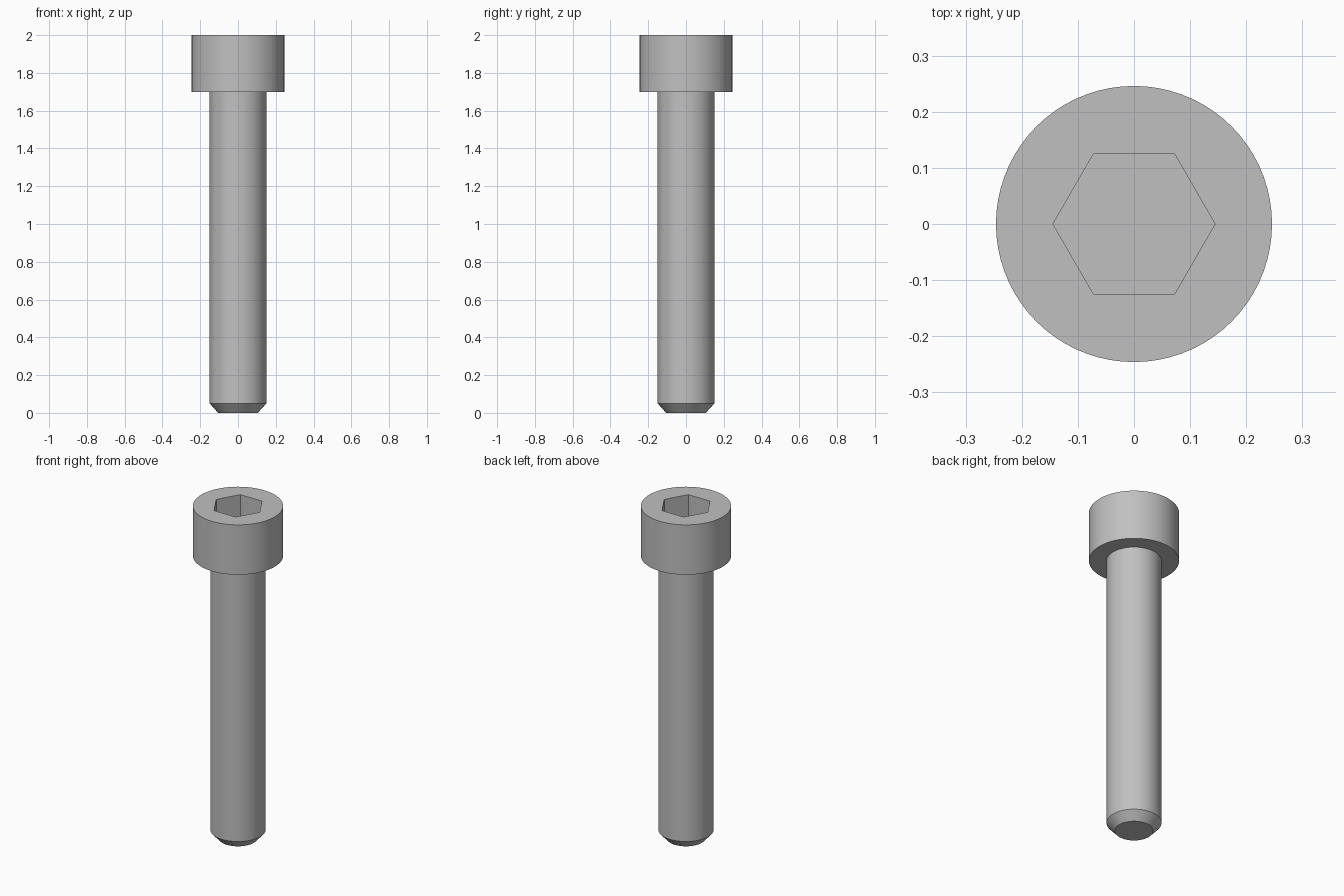
import bpy
import bmesh
import math
from mathutils import Matrix

if "Cube" in bpy.data.objects:
    bpy.data.objects.remove(bpy.data.objects["Cube"], do_unlink=True)

SIDES = 72
HEAD_R, SHAFT_R, TIP_R = 0.246, 0.15, 0.105
HEAD_Z, TOP_Z, CHAMFER_Z = 1.70, 2.0, 0.05
HEX_R, HEX_DEPTH = 0.25 / math.sqrt(3), 0.15

steel = bpy.data.materials.new("grey steel")
steel.use_nodes = True
grey = (0.53, 0.53, 0.53, 1)
steel.diffuse_color = grey
steel.node_tree.nodes["Principled BSDF"].inputs["Base Color"].default_value = grey


def lathe(name, profile, sides):
    """Stack rings of (radius, height) into a closed solid."""
    bm = bmesh.new()
    rings = []
    for r, z in profile:
        ring = bmesh.ops.create_circle(bm, segments=sides, radius=r,
                                       matrix=Matrix.Translation((0, 0, z)))
        rings.append(ring["verts"])
    for low, high in zip(rings, rings[1:]):
        for i in range(sides):
            j = (i + 1) % sides
            bm.faces.new((low[i], low[j], high[j], high[i]))
    bm.faces.new(rings[0])
    bm.faces.new(rings[-1])
    bmesh.ops.recalc_face_normals(bm, faces=bm.faces)
    mesh = bpy.data.meshes.new(name)
    bm.to_mesh(mesh)
    bm.free()
    mesh.materials.append(steel)
    obj = bpy.data.objects.new(name, mesh)
    bpy.context.collection.objects.link(obj)
    return obj


# Chamfered shaft and cylindrical head in one solid
bolt = lathe("socket_head_bolt", [(TIP_R, 0), (SHAFT_R, CHAMFER_Z), (SHAFT_R, HEAD_Z),
                                  (HEAD_R, HEAD_Z), (HEAD_R, TOP_Z)], SIDES)

# Hexagonal socket, corners along x
cutter = lathe("hex_socket_cutter", [(HEX_R, TOP_Z - HEX_DEPTH), (HEX_R, TOP_Z + 0.1)], 6)
hex_x = max(v.co.x for v in cutter.data.vertices)
if hex_x < HEX_R * 0.95:
    cutter.data.transform(Matrix.Rotation(math.radians(30), 4, 'Z'))
cutter.hide_render = True

cut = bolt.modifiers.new("hex_socket", 'BOOLEAN')
cut.operation = 'DIFFERENCE'
cut.solver = 'EXACT'
cut.object = cutter

bpy.ops.object.select_all(action='DESELECT')
bolt.select_set(True)
bpy.context.view_layer.objects.active = bolt
bpy.ops.object.modifier_apply(modifier=cut.name)
bpy.data.objects.remove(cutter, do_unlink=True)

# Smooth sides, crisp rims
bpy.ops.object.shade_smooth_by_angle(angle=math.radians(30))
